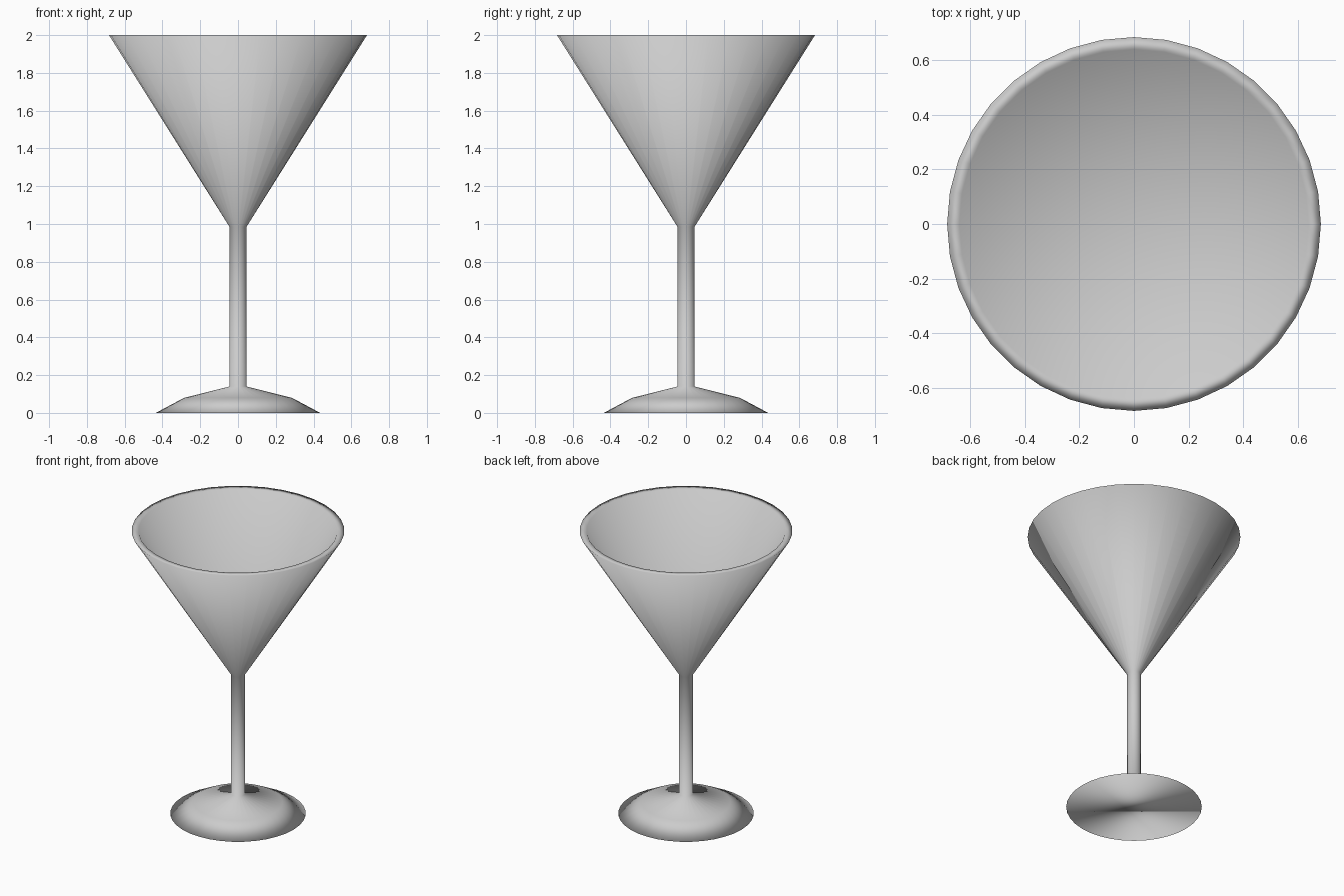
import bpy, bmesh, math

if "Cube" in bpy.data.objects:
    bpy.data.objects.remove(bpy.data.objects["Cube"])

SIDES = 36


def lathe(name, profile):
    """Revolve (radius, z) points round the z axis; radius 0 makes a pole."""
    bm = bmesh.new()
    rings = []
    for r, z in profile:
        if r == 0:
            rings.append([bm.verts.new((0, 0, z))] * SIDES)
        else:
            rings.append([bm.verts.new((r * math.cos(a), r * math.sin(a), z))
                          for a in (2 * math.pi * i / SIDES for i in range(SIDES))])
    for low, high in zip(rings, rings[1:]):
        for i in range(SIDES):
            j = (i + 1) % SIDES
            corners = [low[i], low[j], high[j], high[i]]
            bm.faces.new(list(dict.fromkeys(corners)))
    # flat underside of the foot
    bm.faces.new(rings[0][::-1])
    bmesh.ops.recalc_face_normals(bm, faces=bm.faces)
    for f in bm.faces:
        f.smooth = True
    mesh = bpy.data.meshes.new(name)
    bm.to_mesh(mesh)
    bm.free()
    obj = bpy.data.objects.new(name, mesh)
    bpy.context.collection.objects.link(obj)
    return obj


# One continuous surface: foot, stem, outer bowl, rim, inner bowl
lathe("cocktail_glass", [
    (0.435, 0.0), (0.285, 0.08), (0.045, 0.14),
    (0.045, 0.985),
    (0.683, 2.0), (0.638, 2.0),
    (0.0, 0.99),
])
